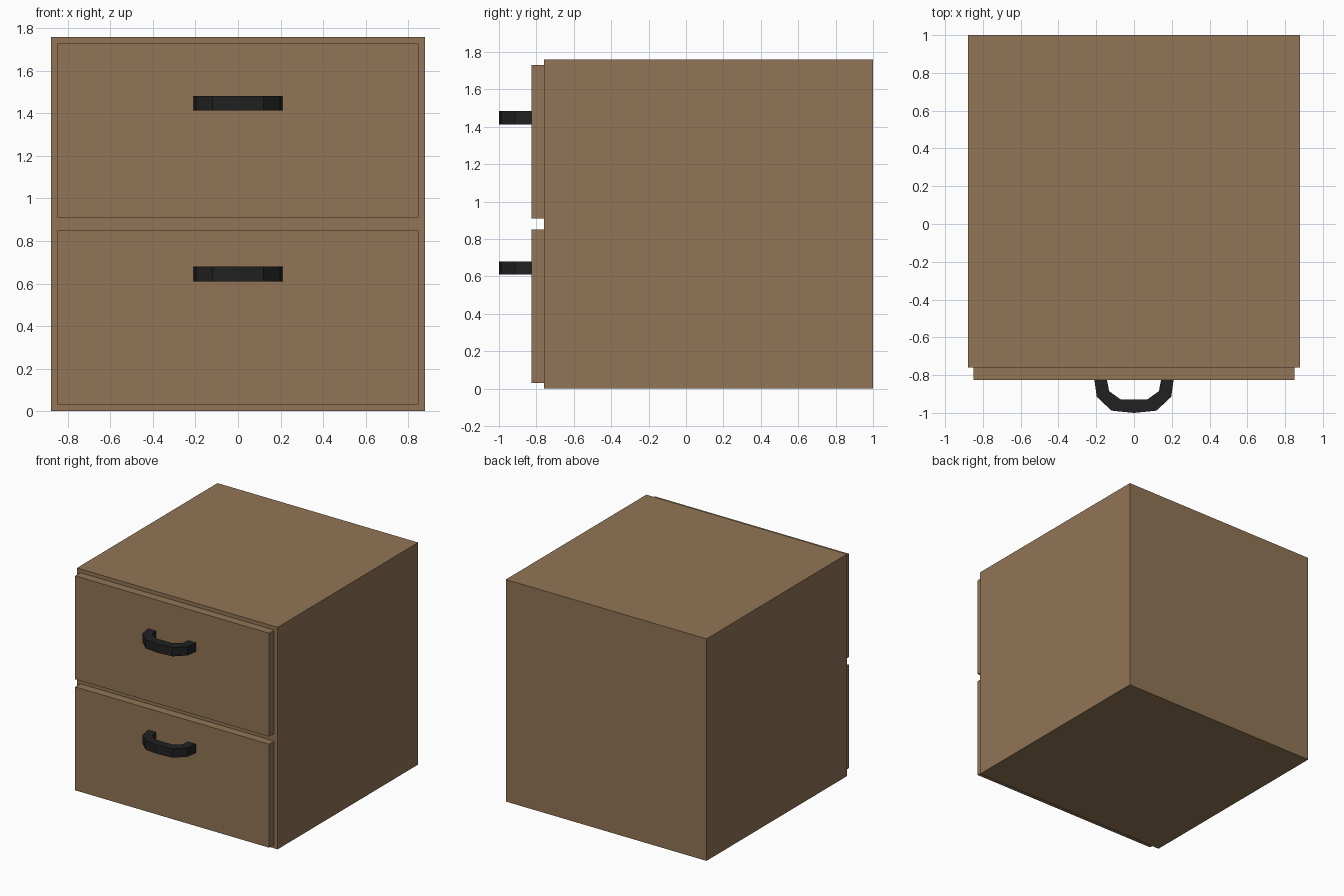
import bpy, bmesh

if "Cube" in bpy.data.objects:
    bpy.data.objects.remove(bpy.data.objects["Cube"])


def material(name, rgb):
    m = bpy.data.materials.new(name)
    m.diffuse_color = (*rgb, 1.0)
    m.use_nodes = True
    m.node_tree.nodes["Principled BSDF"].inputs["Base Color"].default_value = m.diffuse_color
    return m


wood = material("brown_wood", (0.283, 0.178, 0.093))
black = material("black_metal", (0.015, 0.015, 0.015))


def finish(name, bm, mat):
    bmesh.ops.recalc_face_normals(bm, faces=bm.faces)
    me = bpy.data.meshes.new(name)
    bm.to_mesh(me)
    bm.free()
    me.materials.append(mat)
    ob = bpy.data.objects.new(name, me)
    bpy.context.collection.objects.link(ob)
    return ob


def box(name, lo, hi, mat):
    bm = bmesh.new()
    bmesh.ops.create_cube(bm, size=1)
    for v in bm.verts:
        v.co = [(a + b) / 2 + c * (b - a) for a, b, c in zip(lo, hi, v.co)]
    return finish(name, bm, mat)


# Right half of the handle outline seen from above: (outer, inner) pairs
HALF = [((0.21, -0.825), (0.143, -0.825)),
        ((0.197, -0.915), (0.132, -0.885)),
        ((0.119, -0.988), (0.072, -0.928)),
        ((0.0, -1.0), (0.0, -0.928))]


def handle(name, z0, z1):
    pairs = HALF + [((-o[0], o[1]), (-i[0], i[1])) for o, i in reversed(HALF[:-1])]
    bm = bmesh.new()
    rings = [[bm.verts.new((*p, z)) for p, z in ((o, z0), (o, z1), (i, z1), (i, z0))]
             for o, i in pairs]
    for a, b in zip(rings, rings[1:]):
        for k in range(4):
            n = (k + 1) % 4
            bm.faces.new((a[k], a[n], b[n], b[k]))
    bm.faces.new(rings[0])
    bm.faces.new(rings[-1])
    return finish(name, bm, black)


# Cabinet body
box("cabinet_body", (-0.88, -0.76, 0), (0.88, 1.0, 1.76), wood)

# Two drawer fronts, each with a bent handle
for label, z in (("lower", 0.03), ("upper", 0.91)):
    box(label + "_drawer_front", (-0.85, -0.825, z), (0.85, -0.76, z + 0.82), wood)
handle("lower_handle", 0.61, 0.68)
handle("upper_handle", 1.413, 1.483)
